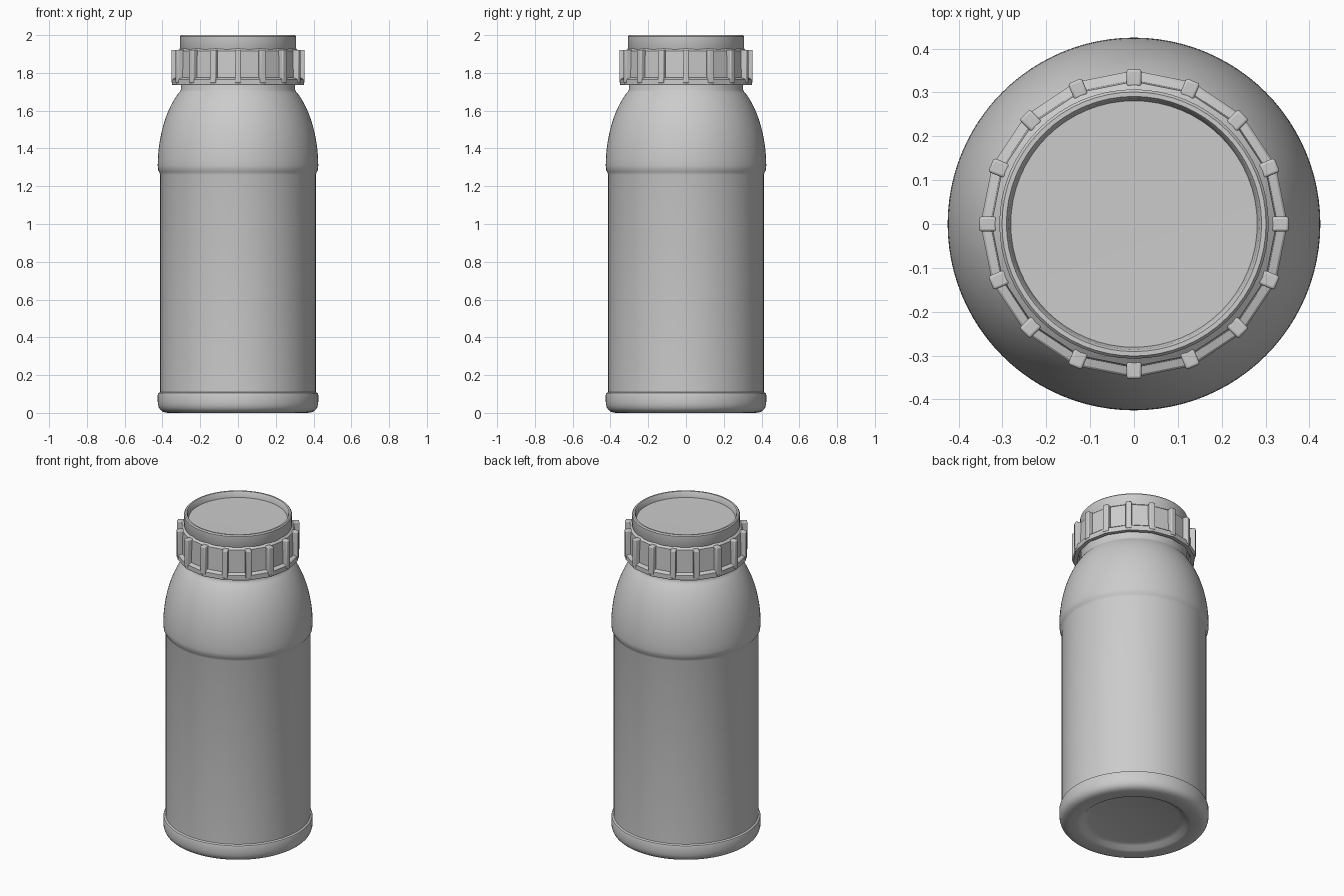
import bpy, bmesh, math
from mathutils import Vector, Matrix
from mathutils.geometry import interpolate_bezier

if "Cube" in bpy.data.objects:
    bpy.data.objects.remove(bpy.data.objects["Cube"])

RIBS = 16

plastic = bpy.data.materials.new("grey_plastic")
plastic.use_nodes = True
GREY = (0.6, 0.6, 0.6, 1)
plastic.diffuse_color = GREY
plastic.node_tree.nodes["Principled BSDF"].inputs["Base Color"].default_value = GREY


def finish(name, bm, angle):
    bmesh.ops.recalc_face_normals(bm, faces=bm.faces[:])
    mesh = bpy.data.meshes.new(name)
    bm.to_mesh(mesh)
    bm.free()
    obj = bpy.data.objects.new(name, mesh)
    bpy.context.collection.objects.link(obj)
    mesh.materials.append(plastic)
    bpy.ops.object.select_all(action='DESELECT')
    obj.select_set(True)
    bpy.context.view_layer.objects.active = obj
    bpy.ops.object.shade_smooth_by_angle(angle=math.radians(angle))
    return obj


def lathe(name, profile, steps, angle=35, closed=False):
    """Turn a (radius, height) profile around the vertical axis."""
    bm = bmesh.new()
    verts = [bm.verts.new((r, 0, z)) for r, z in profile]
    pairs = list(zip(verts, verts[1:]))
    if closed:
        pairs.append((verts[-1], verts[0]))
    edges = [bm.edges.new(p) for p in pairs]
    bmesh.ops.spin(bm, geom=verts + edges, cent=(0, 0, 0), axis=(0, 0, 1),
                   angle=math.tau, steps=steps)
    bmesh.ops.remove_doubles(bm, verts=bm.verts[:], dist=0.0001)
    return finish(name, bm, angle)


def bezier(a, b, c, d, count):
    pts = interpolate_bezier(*[Vector((r, z, 0)) for r, z in (a, b, c, d)], count)
    return [(p.x, p.y) for p in pts]


# Bottle: recessed base, rounded foot, label panel, domed shoulder, neck
foot = bezier((0.365, 0), (0.405, 0), (0.425, 0.02), (0.425, 0.06), 8)
shoulder = bezier((0.425, 1.31), (0.425, 1.45), (0.385, 1.6), (0.317, 1.69), 16)
bottle = ([(0, 0.03), (0.26, 0.03), (0.285, 0.022), (0.305, 0.005), (0.325, 0)]
          + foot + [(0.425, 0.095), (0.422, 0.105), (0.412, 0.11), (0.412, 1.26),
                    (0.416, 1.275), (0.423, 1.285)]
          + shoulder + [(0.308, 1.7), (0.303, 1.71), (0.303, 1.82), (0, 1.82)])
lathe("bottle", bottle, 96)

# Cap skirt: faceted band with a flange at its lower edge
lathe("cap_skirt", [(0.325, 1.735), (0.348, 1.735), (0.35, 1.74), (0.35, 1.765),
                    (0.345, 1.77), (0.328, 1.775), (0.325, 1.915), (0.306, 1.93),
                    (0.295, 1.93), (0.295, 1.78), (0.325, 1.78)],
      RIBS, angle=20, closed=True)

# Cap crown: round collar with a sunken lid
lathe("cap_crown", [(0.295, 1.9), (0.307, 1.92), (0.307, 1.993), (0.301, 2),
                    (0.291, 2), (0.286, 1.992), (0.281, 1.965), (0, 1.962)], 64)

# Grip ribs, one on each corner of the skirt
bm = bmesh.new()
for i in range(RIBS):
    place = (Matrix.Rotation(math.tau * i / RIBS, 4, 'Z')
             @ Matrix.Translation((0.333, 0, 1.834))
             @ Matrix.Diagonal((0.04, 0.034, 0.175, 1)))
    bmesh.ops.create_cube(bm, size=1, matrix=place)
ribs = finish("grip_ribs", bm, 35)
bevel = ribs.modifiers.new("rounded_edges", 'BEVEL')
bevel.width = 0.006
bevel.segments = 3
